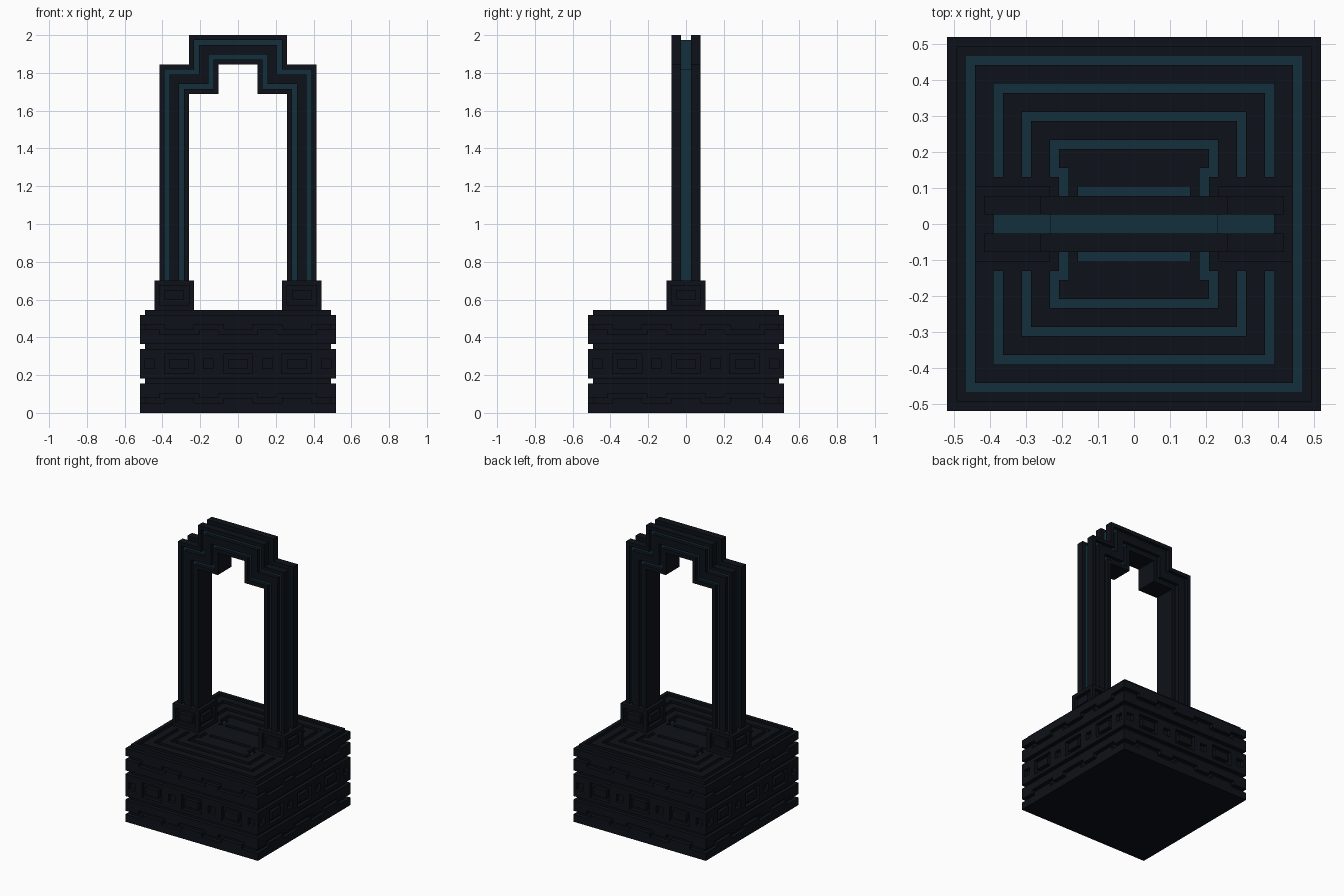
import bpy, bmesh

if "Cube" in bpy.data.objects:
    bpy.data.objects.remove(bpy.data.objects["Cube"])

U = 2 / 77          # the whole model sits on a small square module


def material(name, rgb):
    m = bpy.data.materials.new(name)
    m.diffuse_color = (*rgb, 1)
    m.use_nodes = True
    m.node_tree.nodes["Principled BSDF"].inputs["Base Color"].default_value = m.diffuse_color
    return m


DARK = material("dark_metal", (0.004, 0.0056, 0.009))
TEAL = material("teal_inlay", (0.0065, 0.03, 0.045))


def finish(name, bm, mat):
    bmesh.ops.recalc_face_normals(bm, faces=bm.faces)
    bmesh.ops.scale(bm, vec=(U, U, U), verts=bm.verts)
    me = bpy.data.meshes.new(name)
    bm.to_mesh(me)
    bm.free()
    me.materials.append(mat)
    ob = bpy.data.objects.new(name, me)
    bpy.context.collection.objects.link(ob)
    return ob


def boxes(name, items, mat):
    """One object out of (x0, x1, y0, y1, z0, z1) boxes in modules."""
    bm = bmesh.new()
    for x0, x1, y0, y1, z0, z1 in items:
        vs = bmesh.ops.create_cube(bm, size=1)["verts"]
        bmesh.ops.scale(bm, vec=(x1 - x0, y1 - y0, z1 - z0), verts=vs)
        bmesh.ops.translate(bm, vec=((x0 + x1) / 2, (y0 + y1) / 2, (z0 + z1) / 2), verts=vs)
    return finish(name, bm, mat)


def spans(a, b):
    """A span mirrored about zero, merged when it touches the middle."""
    return [(-b, b)] if a == 0 else [(a, b), (-b, -a)]


def quad(x0, x1, y0, y1, z0, z1):
    """A box mirrored in x and y."""
    return [(*sx, *sy, z0, z1) for sx in spans(x0, x1) for sy in spans(y0, y1)]


def tile(h0, h1, z0, z1):
    """A raised tile repeated on all four walls; 20 wraps the corner."""
    e = min(h1, 19)
    out = quad(h0, e, 19, 20, z0, z1) + quad(19, 20, h0, e, z0, z1)
    if h1 == 20:
        out += quad(19, 20, 19, 20, z0, z1)
    return out


# base core
boxes("base_core", [(-19, 19, -19, 19, 0, 19.5)], DARK)
boxes("deck_inlay", [(-19, 19, -19, 19, 19.5, 20)], TEAL)

# lower and upper wall bands with a meandering groove
meander = [(0, 3, 3, 4), (3, 4, 2, 4), (4, 8, 2, 3), (8, 9, 2, 4),
           (9, 15, 3, 4), (15, 16, 2, 4), (16, 20, 2, 3)]
lower, upper = [], []
for h0, h1, g0, g1 in meander:
    for z0, z1 in ((0, g0), (g1, 6)):
        lower += tile(h0, h1, z0, z1)
        upper += tile(h0, h1, 20 - z1, 20 - z0)
boxes("lower_wall_band", lower, DARK)
boxes("upper_wall_band", upper, DARK)

# middle wall band with alternating large and small squares
middle = tile(0, 20, 7, 8) + tile(0, 20, 12, 13)
for h0, h1 in ((3, 5), (7, 9), (15, 17), (19, 20)):
    if h0 == 19:
        middle += quad(19, 20, 19, 20, 8, 12)
    else:
        middle += tile(h0, h1, 8, 12)
for h0, h1 in ((5, 7), (17, 19)):
    middle += tile(h0, h1, 8, 9) + tile(h0, h1, 11, 12)
for h0, h1 in ((0, 2), (10, 14)):
    middle += tile(h0, h1, 9, 11)
boxes("middle_wall_band", middle, DARK)

# deck: raised plates leave the inlay visible in the channels
deck = []
for a, b, y0 in ((18, 19, 0), (15, 17, 0), (12, 14, 5), (9, 11, 5)):
    deck += quad(0, b, a, b, 20, 21) + quad(a, b, y0, a, 20, 21)
for x0, x1, y0, y1 in ((8, 15, 0, 5), (0, 8, 6, 8), (0, 7, 4, 6), (6, 7, 3, 4), (0, 8, 0, 3)):
    deck += quad(x0, x1, y0, y1, 20, 21)
boxes("deck_plates", deck, DARK)

# feet: framed blocks with a plug in every face
for side, c in (("left", -13), ("right", 13)):
    foot = quad(0, 3, 0, 3, 21, 27) + quad(0, 4, 0, 4, 21, 22) + quad(0, 4, 0, 4, 26, 27)
    foot += quad(3, 4, 3, 4, 22, 26)
    foot += quad(0, 2, 3, 4, 23, 25) + quad(3, 4, 0, 2, 23, 25)
    boxes(side + "_foot", [(b[0] + c, b[1] + c, *b[2:]) for b in foot], DARK)


# stepped arch
def arch_line(d):
    half = [(16 - d, 21), (16 - d, 71 - d), (10 - d, 71 - d), (10 - d, 77 - d)]
    return half + [(-x, z) for x, z in reversed(half)]


def arch_band(name, d0, d1, y0, y1, mat):
    bm = bmesh.new()
    outline = arch_line(d0) + arch_line(d1)[::-1]
    face = bm.faces.new([bm.verts.new((x, y0, z)) for x, z in outline])
    new = bmesh.ops.extrude_face_region(bm, geom=[face])["geom"]
    bmesh.ops.translate(bm, vec=(0, y1 - y0, 0),
                        verts=[g for g in new if isinstance(g, bmesh.types.BMVert)])
    return finish(name, bm, mat)


arch_band("arch_front_rim", 0, 1, -3, -1, DARK)
arch_band("arch_back_rim", 0, 1, 1, 3, DARK)
arch_band("arch_outer_inlay", 1, 2, -2, 2, TEAL)
arch_band("arch_front_outer_edge", 1, 1.01, -2, -1, DARK)
arch_band("arch_middle_rib", 2, 4, -3, 3, DARK)
arch_band("arch_inner_inlay", 4, 5, -2, 2, TEAL)
arch_band("arch_inner_rib", 5, 6, -3, 3, DARK)
